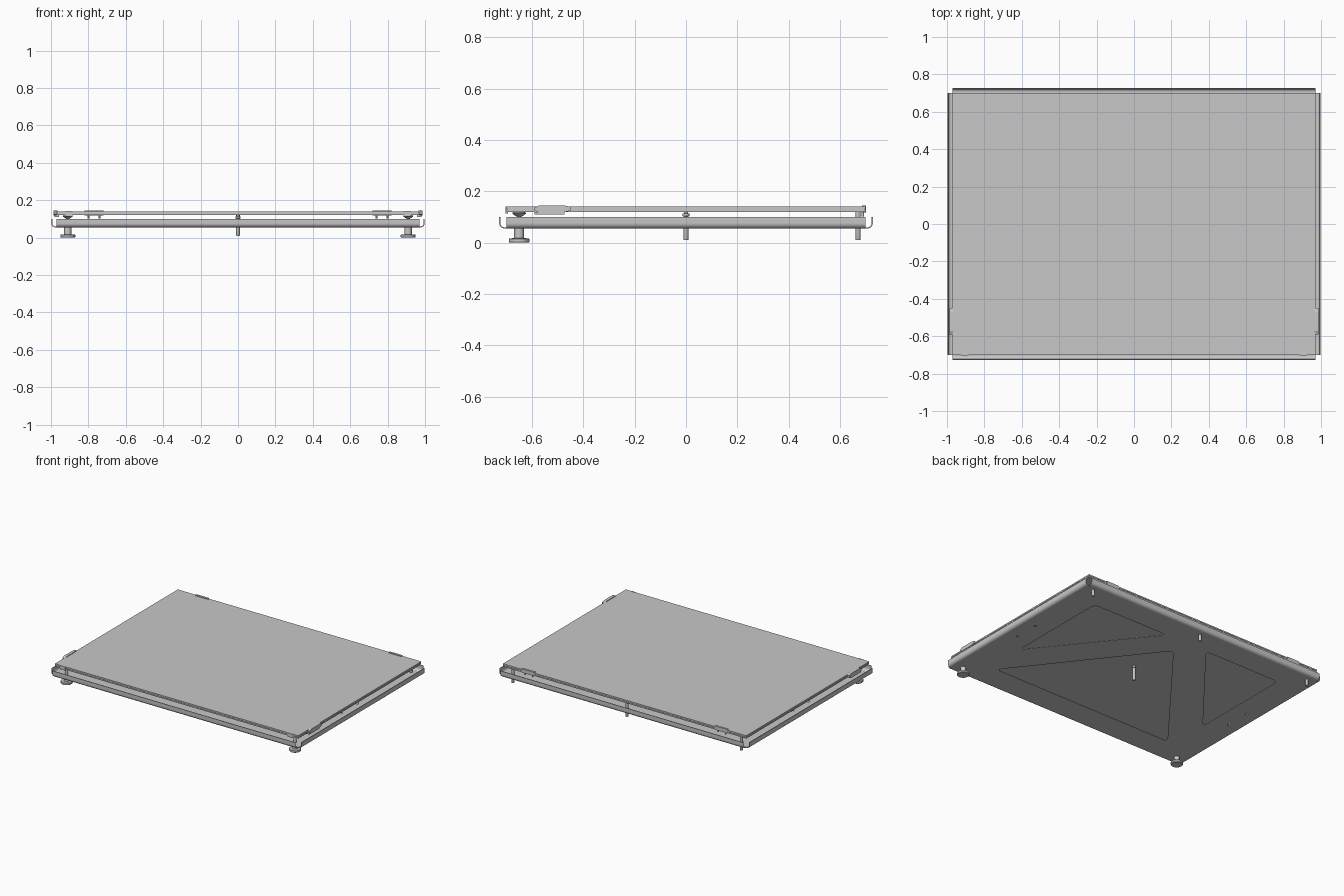
import bpy, bmesh, math
from mathutils import Vector

cube = bpy.data.objects.get("Cube")
if cube:
    bpy.data.objects.remove(cube, do_unlink=True)

metal = bpy.data.materials.new("grey_metal")
metal.use_nodes = True
GREY = (0.58, 0.58, 0.58, 1)
metal.diffuse_color = GREY
metal.node_tree.nodes["Principled BSDF"].inputs["Base Color"].default_value = GREY


def activate(ob):
    bpy.ops.object.select_all(action="DESELECT")
    ob.select_set(True)
    bpy.context.view_layer.objects.active = ob


def finish(name, bm, smooth=False):
    bmesh.ops.recalc_face_normals(bm, faces=bm.faces)
    mesh = bpy.data.meshes.new(name)
    bm.to_mesh(mesh)
    bm.free()
    mesh.materials.append(metal)
    ob = bpy.data.objects.new(name, mesh)
    bpy.context.collection.objects.link(ob)
    if smooth:
        activate(ob)
        bpy.ops.object.shade_smooth_by_angle(angle=math.radians(35))
    return ob


def prism(name, points, depth, smooth=False, rounding=0):
    """Extrude a closed outline of 3D points along the depth vector."""
    bm = bmesh.new()
    bm.faces.new([bm.verts.new(p) for p in points])
    if rounding:
        bmesh.ops.bevel(bm, geom=bm.verts[:], offset=rounding, segments=6,
                        profile=0.5, affect="VERTICES")
    ext = bmesh.ops.extrude_face_region(bm, geom=bm.faces[:])
    verts = [g for g in ext["geom"] if isinstance(g, bmesh.types.BMVert)]
    bmesh.ops.translate(bm, verts=verts, vec=Vector(depth))
    return finish(name, bm, smooth)


def box(name, x0, x1, y0, y1, z0, z1):
    return prism(name, [(x0, y0, z0), (x1, y0, z0), (x1, y1, z0), (x0, y1, z0)],
                 (0, 0, z1 - z0))


def turned(name, x, y, profile, sides=32):
    """Revolve a (radius, height) profile around a vertical axis."""
    bm = bmesh.new()
    rings = []
    for r, z in profile:
        rings.append([bm.verts.new((x + r * math.cos(2 * math.pi * i / sides),
                                    y + r * math.sin(2 * math.pi * i / sides), z))
                      for i in range(sides)])
    for a, b in zip(rings, rings[1:]):
        for i in range(sides):
            j = (i + 1) % sides
            bm.faces.new((a[i], a[j], b[j], b[i]))
    bm.faces.new(rings[0])
    bm.faces.new(rings[-1])
    return finish(name, bm, True)


def cut(target, cutter):
    """Subtract the cutter from the target, then discard the cutter."""
    mod = target.modifiers.new("cutout", "BOOLEAN")
    mod.operation = "DIFFERENCE"
    mod.solver = "EXACT"
    mod.object = cutter
    activate(target)
    bpy.ops.object.modifier_apply(modifier=mod.name)
    bpy.data.objects.remove(cutter, do_unlink=True)


HX, HY = 0.97, 0.70                  # half size of the plates
FLOOR, RIM, SHEET = 0.055, 0.10, 0.005
BEND, REACH = 0.022, 0.028           # bend radius and flange overhang

# Sheet-metal tray: floor plus four upturned flanges with rounded bends
floor = box("tray_floor", -HX, HX, -HY, HY, FLOOR, FLOOR + SHEET)


def arc(radius):
    return [(REACH - BEND + radius * math.sin(t), FLOOR + BEND - radius * math.cos(t))
            for t in (math.pi / 2 * i / 8 for i in range(9))]


hook = ([(0, FLOOR)] + arc(BEND) + [(REACH, RIM), (REACH - SHEET, RIM)]
        + arc(BEND - SHEET)[::-1] + [(0, FLOOR + SHEET)])
for s, side in ((-1, "right"), (1, "left")):
    prism("tray_flange_" + side, [(s * (HX + u), -HY, z) for u, z in hook],
          (0, 2 * HY, 0), True)
for s, side in ((-1, "front"), (1, "back")):
    prism("tray_flange_" + side, [(-HX, s * (HY + u), z) for u, z in hook],
          (2 * HX, 0, 0), True)

# Rounded triangular openings and small screw holes through the floor
LOW, TALL = FLOOR - 0.02, (0, 0, 0.045)
triangles = [[(-0.73, -0.53), (0.73, -0.53), (0, 0.40)]]
for s in (-1, 1):
    triangles.append([(s * 0.78, 0.53), (s * 0.17, 0.53), (s * 0.78, -0.23)])
for tri in triangles:
    cut(floor, prism("opening", [(x, y, LOW) for x, y in tri], TALL, rounding=0.04))
for x in (-0.9, 0.9):
    for y in (-0.11, 0.07):
        cut(floor, turned("hole", x, y, [(0.009, LOW), (0.009, FLOOR + 0.02)], 16))

# Heated plate with a print sheet on top
box("heater_plate", -HX, HX, -HY, HY, 0.120, 0.129)
box("plate_core", -HX + 0.004, HX - 0.004, -HY + 0.004, HY - 0.004, 0.128, 0.132)
box("print_sheet", -HX, HX, -HY, HY, 0.131, 0.141)

# Supporting posts: three along the back, and one in the middle with a collar
for side, x in (("right", -0.91), ("middle", 0), ("left", 0.91)):
    turned("back_post_" + side, x, 0.67,
           [(0.009, 0.01), (0.010, 0.012), (0.010, 0.122)], 20)
turned("centre_post", 0, 0,
       [(0.009, 0.01), (0.010, 0.012), (0.010, 0.103), (0.013, 0.104),
        (0.013, 0.114), (0.008, 0.115), (0.008, 0.122)], 20)

for s, side in ((-1, "right"), (1, "left")):
    # Levelling knob, stem and seat at each front corner
    turned("levelling_knob_" + side, s * 0.91, -0.65,
           [(0.037, 0), (0.04, 0.003), (0.04, 0.014), (0.037, 0.017),
            (0.019, 0.018), (0.019, FLOOR + 0.001)])
    turned("levelling_seat_" + side, s * 0.91, -0.65,
           [(0.010, FLOOR), (0.010, 0.103), (0.017, 0.106),
            (0.026, 0.113), (0.026, 0.117), (0.02, 0.122)])
    box("front_tab_" + side, s * 0.905 - 0.02, s * 0.905 + 0.02,
        -HY - 0.003, -HY + 0.006, 0.114, 0.1415)

    # Clip gripping the side edge of the plates
    prism("side_clip_" + side,
          [(s * 0.964, y, z) for y, z in
           ((-0.59, 0.126), (-0.572, 0.119), (-0.474, 0.119), (-0.45, 0.125),
            (-0.45, 0.140), (-0.474, 0.145), (-0.572, 0.145), (-0.59, 0.137))],
          (s * 0.022, 0, 0))
    box("side_clip_foot_" + side, s * 0.97 - 0.012, s * 0.97 + 0.012,
        -0.59, -0.474, 0.110, 0.120)

    # Clip and pins gripping the back edge
    box("back_clip_" + side, s * 0.77 - 0.05, s * 0.77 + 0.05,
        HY - 0.014, HY + 0.001, 0.118, 0.146)
    for n, x in enumerate((0.74, 0.80)):
        turned("back_clip_pin_%s_%d" % (side, n + 1), s * x, HY - 0.012,
               [(0.005, 0.102), (0.005, 0.122)], 12)
